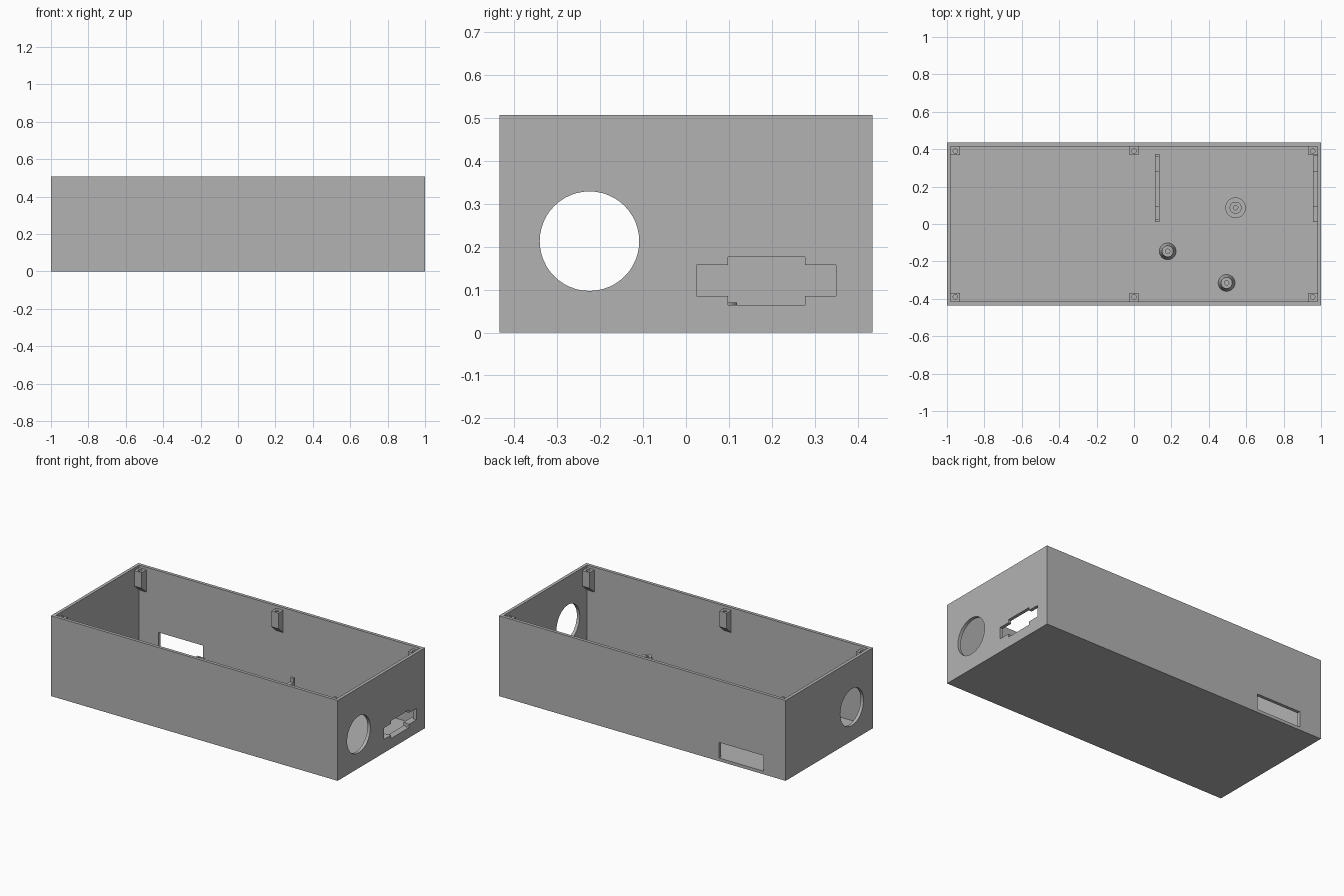
import bpy
import bmesh
import math
from mathutils import Vector

cube = bpy.data.objects.get("Cube")
if cube:
    bpy.data.objects.remove(cube, do_unlink=True)

# Overall size: half length, half width, height, wall thickness
L, W, H, T = 1.0, 0.435, 0.507, 0.02

grey = bpy.data.materials.new("plain grey")
grey.use_nodes = True
colour = (0.45, 0.45, 0.45, 1)
grey.diffuse_color = colour
grey.node_tree.nodes["Principled BSDF"].inputs["Base Color"].default_value = colour


def finish(name, bm):
    bmesh.ops.remove_doubles(bm, verts=bm.verts, dist=1e-5)
    bmesh.ops.recalc_face_normals(bm, faces=bm.faces)
    mesh = bpy.data.meshes.new(name)
    bm.to_mesh(mesh)
    bm.free()
    mesh.materials.append(grey)
    obj = bpy.data.objects.new(name, mesh)
    bpy.context.collection.objects.link(obj)
    return obj


def prism(name, outline, axis, start, end):
    """Extrude a 2D outline along x, y or z."""
    def place(a, b):
        return {"x": (start, a, b), "y": (a, start, b), "z": (a, b, start)}[axis]
    bm = bmesh.new()
    face = bm.faces.new([bm.verts.new(place(a, b)) for a, b in outline])
    out = bmesh.ops.extrude_face_region(bm, geom=[face])
    push = Vector([(end - start) * (axis == k) for k in "xyz"])
    moved = [g for g in out["geom"] if isinstance(g, bmesh.types.BMVert)]
    bmesh.ops.translate(bm, verts=moved, vec=push)
    return finish(name, bm)


def rect(a0, a1, b0, b1):
    return [(a0, b0), (a1, b0), (a1, b1), (a0, b1)]


def circle(a, b, r, sides):
    steps = [math.tau * i / sides for i in range(sides)]
    return [(a + r * math.cos(t), b + r * math.sin(t)) for t in steps]


def cut(obj, cutter):
    mod = obj.modifiers.new("cut", "BOOLEAN")
    mod.operation = "DIFFERENCE"
    mod.solver = "EXACT"
    mod.object = cutter
    bpy.context.view_layer.objects.active = obj
    bpy.ops.object.modifier_apply(modifier=mod.name)
    bpy.data.objects.remove(cutter, do_unlink=True)


def lathe(name, x, y, profile):
    """Spin a radius/height profile about a vertical axis."""
    bm = bmesh.new()
    verts = [bm.verts.new((x + r, y, z)) for r, z in profile]
    edges = [bm.edges.new(pair) for pair in zip(verts, verts[1:])]
    bmesh.ops.spin(bm, geom=verts + edges, cent=(x, y, 0), axis=(0, 0, 1),
                   angle=math.tau, steps=32)
    obj = finish(name, bm)
    bpy.ops.object.select_all(action="DESELECT")
    obj.select_set(True)
    bpy.context.view_layer.objects.active = obj
    bpy.ops.object.shade_smooth_by_angle(angle=math.radians(30))


# Open tray with its wall openings
shell = prism("enclosure_shell", rect(-L, L, -W, W), "z", 0, H)
cut(shell, prism("cavity", rect(T - L, L - T, T - W, W - T), "z", T, H + 0.1))
cut(shell, prism("end_holes", circle(-0.225, 0.213, 0.116, 48), "x", -1.1, 1.1))
cut(shell, prism("back_slot", rect(-0.846, -0.536, T, 0.118), "y", 0.38, 0.5))
port = [(0.025, 0.085), (0.098, 0.085), (0.098, 0.064), (0.277, 0.064),
        (0.277, 0.085), (0.35, 0.085), (0.35, 0.157), (0.277, 0.157),
        (0.277, 0.176), (0.098, 0.176), (0.098, 0.157), (0.025, 0.157)]
cut(shell, prism("port_opening", port, "x", 0.95, 1.1))

# Lid screw posts, sloped underneath so they grow out of the walls
for side, label in ((1, "back"), (-1, "front")):
    wall, inner = side * (W - T), side * (W - T - 0.047)
    for x, place in ((-0.955, "right"), (0, "middle"), (0.955, "left")):
        outline = [(wall, 0.35), (inner, 0.392), (inner, 0.49), (wall, 0.49)]
        post = prism(f"{label}_{place}_screw_post", outline, "x", x - 0.025, x + 0.025)
        cut(post, prism("screw_hole", circle(x, side * 0.39, 0.012, 20), "z", 0.41, 0.6))

# Stepped circuit board rails, the inner one with end stops
step = [(0.282, 0.085), (0.282, 0.064), (0.095, 0.064), (0.095, 0.085)]
prism("inner_board_rail",
      [(0.01, T), (0.373, T), (0.373, 0.112), (0.358, 0.112), (0.358, 0.085)]
      + step + [(0.025, 0.085), (0.025, 0.112), (0.01, 0.112)], "x", 0.112, 0.136)
prism("wall_board_rail",
      [(0.01, T), (0.365, T), (0.365, 0.085)] + step + [(0.01, 0.085)],
      "x", 0.958, L - T)

# Standoffs with pilot holes
for i, (x, y) in enumerate(((0.18, -0.146), (0.495, -0.315))):
    lathe(f"tapered_standoff_{i + 1}", x, y,
          [(0.045, T), (0.03, 0.1), (0.012, 0.1), (0.012, 0.03), (0, 0.03)])
lathe("stepped_standoff", 0.543, 0.087,
      [(0.055, T), (0.055, 0.04), (0.032, 0.04), (0.032, 0.07),
       (0.012, 0.07), (0.012, 0.03), (0, 0.03)])
